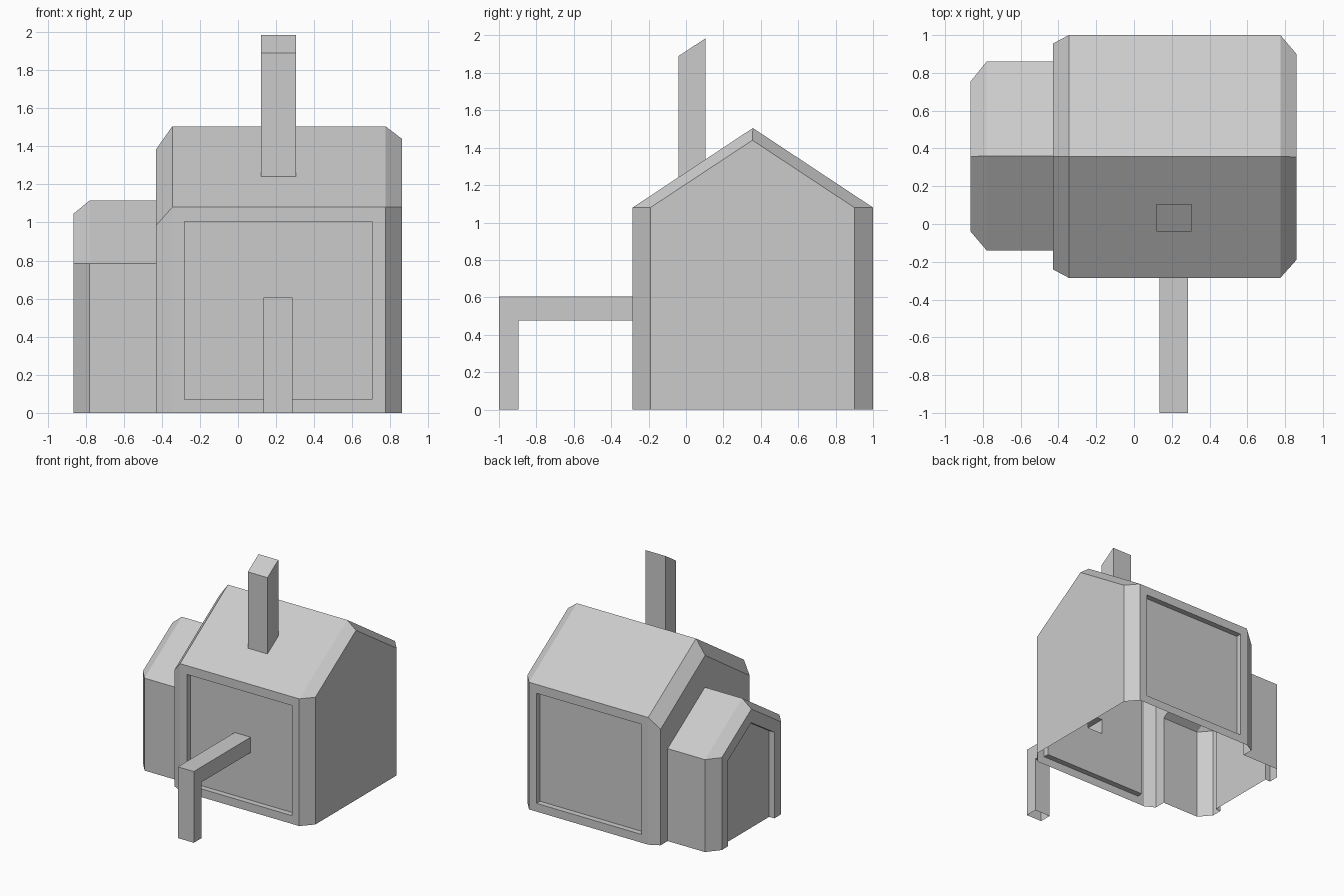
import bpy
import bmesh

if "Cube" in bpy.data.objects:
    bpy.data.objects.remove(bpy.data.objects["Cube"])


def loft(name, rings):
    """Closed solid through matching (y, z) outlines placed along x."""
    bm = bmesh.new()
    loops = [[bm.verts.new((x, y, z)) for y, z in outline] for x, outline in rings]
    n = len(loops[0])
    for a, b in zip(loops, loops[1:]):
        for i in range(n):
            j = (i + 1) % n
            bm.faces.new((a[i], a[j], b[j], b[i]))
    bm.faces.new(loops[0])
    bm.faces.new(loops[-1])
    bmesh.ops.recalc_face_normals(bm, faces=bm.faces)
    mesh = bpy.data.meshes.new(name)
    bm.to_mesh(mesh)
    bm.free()
    obj = bpy.data.objects.new(name, mesh)
    bpy.context.collection.objects.link(obj)
    return obj


def gable(y0, y1, eave, ridge, base):
    return [(y0, base), (y1, base), (y1, eave), ((y0 + y1) / 2, ridge), (y0, eave)]


def rect(y0, y1, z0, z1):
    return [(y0, z0), (y1, z0), (y1, z1), (y0, z1)]


def combine(target, tool, operation):
    mod = target.modifiers.new(operation.lower(), 'BOOLEAN')
    mod.operation = operation
    mod.solver = 'EXACT'
    mod.object = tool
    deps = bpy.context.evaluated_depsgraph_get()
    mesh = bpy.data.meshes.new_from_object(target.evaluated_get(deps))
    target.modifiers.clear()
    target.data = mesh
    bpy.data.objects.remove(tool)


# Main building with bevelled gable ends (solids run below ground, trimmed later)
house = loft("house", [
    (-0.43, gable(-0.24, 0.955, 0.985, 1.385, -0.1)),
    (-0.345, gable(-0.285, 1.0, 1.08, 1.505, -0.1)),
    (0.775, gable(-0.285, 1.0, 1.08, 1.505, -0.1)),
    (0.86, gable(-0.19, 0.90, 1.08, 1.44, -0.1))])

# Recessed wall panels, front and back
for label, y0, y1 in (("front", -0.4, -0.237), ("back", 0.952, 1.1)):
    panel = rect(y0, y1, 0.07, 1.005)
    combine(house, loft(label + "_recess", [(-0.28, panel), (0.705, panel)]), 'DIFFERENCE')

# Side annex with bevelled end and a recessed doorway
annex = loft("annex", [
    (-0.865, gable(-0.04, 0.755, 0.785, 1.045, -0.2)),
    (-0.78, gable(-0.14, 0.86, 0.785, 1.115, -0.2)),
    (-0.3, gable(-0.14, 0.86, 0.785, 1.115, -0.2))])
doorway = gable(0.05, 0.67, 0.73, 0.93, -0.4)
combine(annex, loft("doorway", [(-1.0, doorway), (-0.817, doorway)]), 'DIFFERENCE')
combine(house, annex, 'UNION')

# Chimney with a top sloped like the roof
stack = [(-0.04, 1.0), (0.105, 1.0), (0.105, 1.985), (-0.04, 1.89)]
combine(house, loft("chimney", [(0.12, stack), (0.305, stack)]), 'UNION')

# Bent pipe coming out of the front wall down to the ground
pipe = [(-1.0, -0.3), (-0.895, -0.3), (-0.895, 0.475),
        (-0.2, 0.475), (-0.2, 0.605), (-1.0, 0.605)]
combine(house, loft("front_pipe", [(0.135, pipe), (0.285, pipe)]), 'UNION')

# Trim at ground level, leaving the underside open
bm = bmesh.new()
bm.from_mesh(house.data)
bmesh.ops.bisect_plane(bm, geom=bm.verts[:] + bm.edges[:] + bm.faces[:],
                       plane_co=(0, 0, 0), plane_no=(0, 0, 1), clear_inner=True)
bm.to_mesh(house.data)
bm.free()
